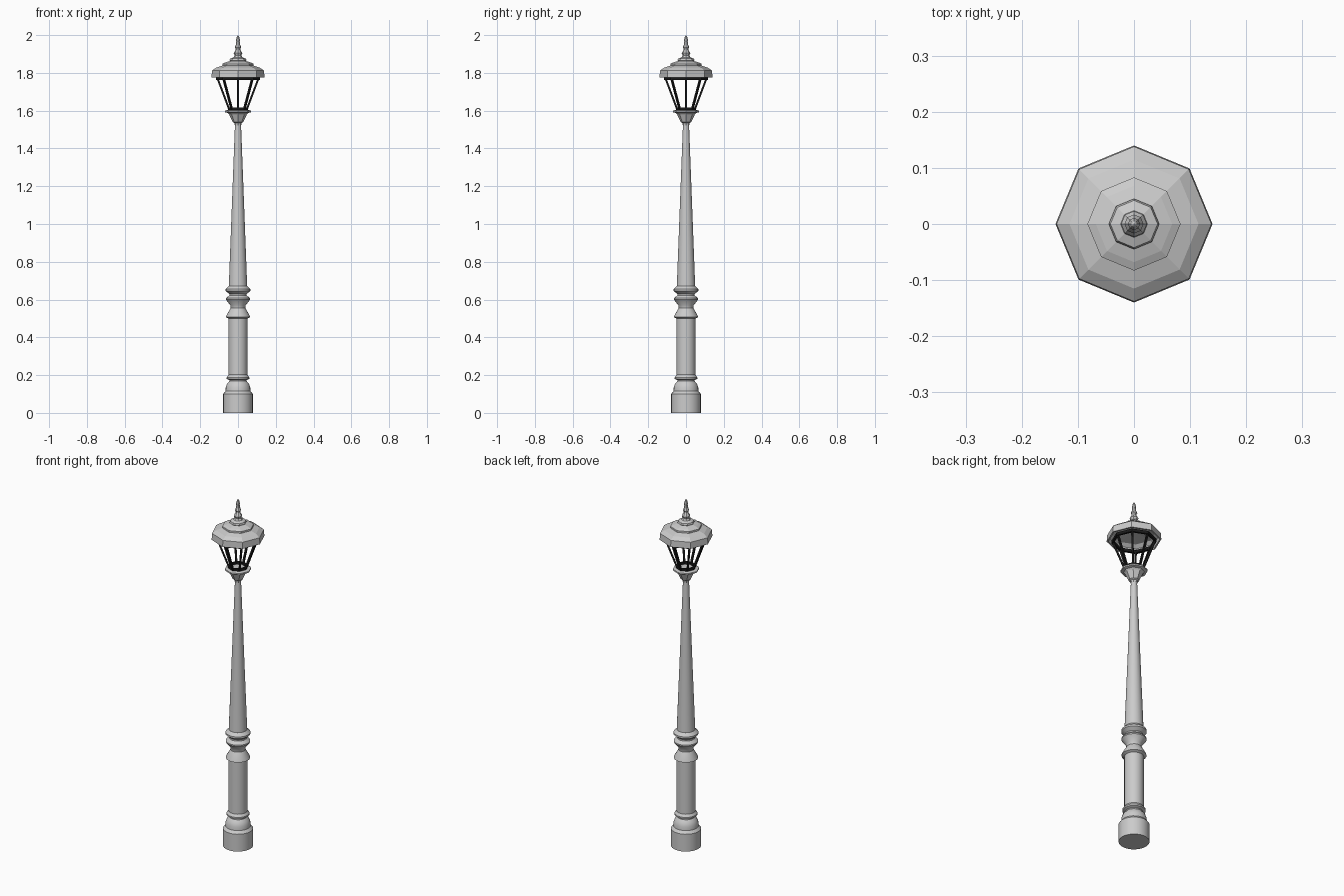
import bpy, bmesh, math
from mathutils import Vector

if "Cube" in bpy.data.objects:
    bpy.data.objects.remove(bpy.data.objects["Cube"])


def lathe(name, profile, sides, smooth=False, closed=False):
    """Spin an (r, z) profile around z; first vertex lies on the x axis."""
    bm = bmesh.new()
    rings = []
    for r, z in profile:
        if r < 1e-5:
            rings.append([bm.verts.new((0, 0, z))] * sides)
        else:
            rings.append([bm.verts.new((r * math.cos(2 * math.pi * i / sides),
                                        r * math.sin(2 * math.pi * i / sides), z))
                          for i in range(sides)])
    pairs = list(zip(rings, rings[1:]))
    if closed:
        pairs.append((rings[-1], rings[0]))
    for a, b in pairs:
        for i in range(sides):
            j = (i + 1) % sides
            quad = list(dict.fromkeys((a[i], a[j], b[j], b[i])))
            if len(quad) > 2:
                bm.faces.new(quad)
    bmesh.ops.recalc_face_normals(bm, faces=bm.faces)
    mesh = bpy.data.meshes.new(name)
    bm.to_mesh(mesh)
    bm.free()
    ob = bpy.data.objects.new(name, mesh)
    bpy.context.collection.objects.link(ob)
    if smooth:
        bpy.ops.object.select_all(action='DESELECT')
        ob.select_set(True)
        bpy.context.view_layer.objects.active = ob
        bpy.ops.object.shade_smooth_by_angle(angle=math.radians(30))
    return ob


black = bpy.data.materials.new("black_iron")
black.diffuse_color = (0.01, 0.01, 0.01, 1)
black.use_nodes = True
black.node_tree.nodes["Principled BSDF"].inputs["Base Color"].default_value = black.diffuse_color

# Round pedestal
lathe("pedestal", [(0, 0), (0.079, 0), (0.079, 0.10), (0.066, 0.115), (0.065, 0.135),
                   (0.058, 0.155), (0.046, 0.168), (0.046, 0.174), (0.060, 0.18),
                   (0.060, 0.188), (0.050, 0.202), (0, 0.202)], 24, True)

# Lower column with moulded collars
lathe("lower_column", [(0, 0.19), (0.050, 0.19), (0.050, 0.50), (0.064, 0.507),
                       (0.062, 0.515), (0.039, 0.555), (0.041, 0.57), (0.064, 0.60),
                       (0.064, 0.607), (0.046, 0.622), (0.046, 0.63), (0.065, 0.645),
                       (0.065, 0.655), (0.049, 0.672), (0, 0.672)], 24, True)

# Tapered shaft
lathe("shaft", [(0, 0.66), (0.049, 0.66), (0.016, 1.53), (0, 1.53)], 24, True)

# Octagonal cup that carries the lantern
lathe("lantern_cup", [(0, 1.522), (0.017, 1.522), (0.019, 1.535), (0.028, 1.54),
                      (0.047, 1.58), (0.054, 1.588), (0.070, 1.592), (0.070, 1.60),
                      (0.052, 1.604), (0, 1.604)], 8)

# Lantern frame: bottom and top rings plus eight slanted bars
for name, r, z, h in (("frame_bottom_ring", 0.052, 1.602, 0.015),
                      ("frame_top_ring", 0.116, 1.763, 0.016)):
    ring = lathe(name, [(r, z), (r, z + h), (r - 0.012, z + h), (r - 0.012, z)], 8, closed=True)
    ring.data.materials.append(black)

for i in range(8):
    a = 2 * math.pi * i / 8
    low = Vector((0.046 * math.cos(a), 0.046 * math.sin(a), 1.605))
    high = Vector((0.108 * math.cos(a), 0.108 * math.sin(a), 1.77))
    along = high - low
    bpy.ops.mesh.primitive_cube_add(size=1, location=(low + high) / 2)
    bar = bpy.context.object
    bar.name = f"frame_bar_{i + 1}"
    bar.scale = (0.010, 0.010, along.length)
    bar.rotation_euler = (0, math.atan2(0.062, 0.165), a)
    bar.data.materials.append(black)

# Hollow octagonal roof: outer skin, then back along the underside
lathe("roof", [(0, 1.868), (0.045, 1.862), (0.068, 1.855), (0.083, 1.848), (0.083, 1.838),
               (0.115, 1.828), (0.138, 1.812), (0.140, 1.775), (0.132, 1.775),
               (0.130, 1.80), (0.110, 1.815), (0, 1.83)], 8)

# Finial
lathe("finial", [(0, 1.855), (0.036, 1.858), (0.045, 1.866), (0.042, 1.875), (0.024, 1.882),
                 (0.018, 1.892), (0.023, 1.905), (0.012, 1.922), (0.012, 1.928),
                 (0.017, 1.935), (0.011, 1.95), (0.009, 1.965), (0.011, 1.972),
                 (0.005, 1.995), (0, 2.0)], 8)
